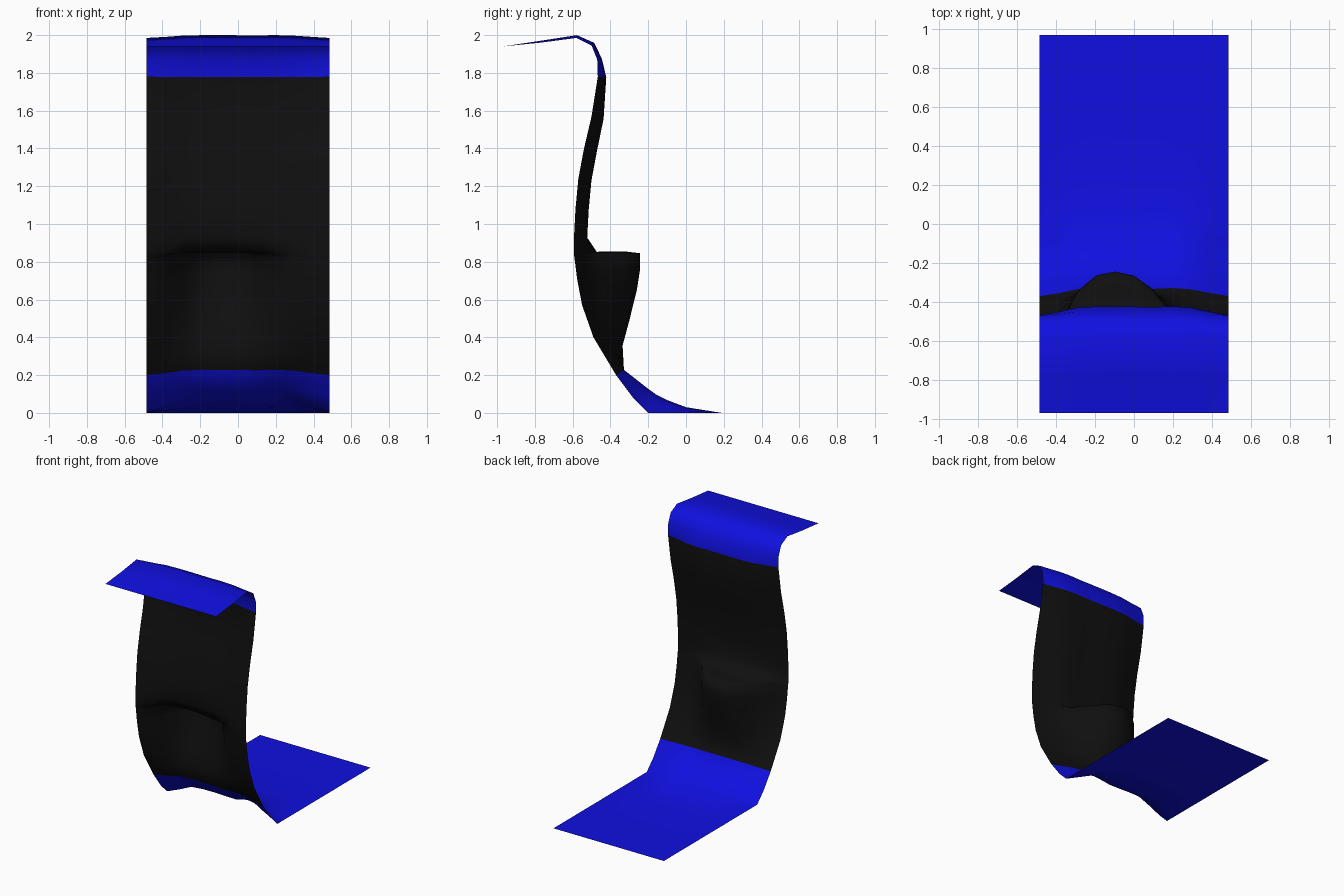
import bpy
import bmesh
from mathutils import Vector

default_cube = bpy.data.objects.get("Cube")
if default_cube:
    bpy.data.objects.remove(default_cube, do_unlink=True)


def make_material(name, colour):
    material = bpy.data.materials.new(name)
    material.use_nodes = True
    material.diffuse_color = (*colour, 1)
    shader = next(n for n in material.node_tree.nodes if n.type == "BSDF_PRINCIPLED")
    shader.inputs["Base Color"].default_value = (*colour, 1)
    return material


blue = make_material("deep_blue", (0.005, 0.005, 0.75))
black = make_material("soft_black", (0.005, 0.005, 0.005))

# Side-edge profile from the rear of the floor to the lip: y, z, wrinkle depth, pocket depth
PROFILE = [
    (.97, 0, 0, 0), (.58, 0, 0, 0), (.19, 0, 0, 0), (0, 0, .03, .03),
    (-.1, 0, .07, .06), (-.2, 0, .11, .09), (-.28, .08, .09, .08),
    (-.37, .2, .05, .05), (-.43, .3, .05, .11), (-.49, .4, .06, .21),
    (-.55, .57, .07, .3), (-.575, .7, .07, .335), (-.588, .8, .07, .347),
    (-.592, .83, .07, .27), (-.593, .85, .07, .12), (-.593, .93, .07, .07),
    (-.585, 1.08, .07, .07), (-.57, 1.24, .07, .07), (-.54, 1.4, .07, .07),
    (-.5, 1.57, .065, .065), (-.467, 1.78, .045, .045), (-.47, 1.87, .025, .025),
    (-.5, 1.945, .02, .02), (-.58, 1.985, .015, .015), (-.77, 1.96, .01, .01),
    (-.97, 1.94, 0, 0),
]

# Strength of the soft wrinkles and of the pocket bulge across the width
WRINKLE = [0, .3, .6, .7, .6, .45, .7, 1, .85, .4, 0]
POCKET = [0, .08, .65, .93, 1, .93, .68, .2, 0, 0, 0]
WIDTH = .97


def build_sheet(name):
    """Sweep the edge profile across x, pushing it along its normal."""
    bm = bmesh.new()
    path = [Vector((0, y, z)) for y, z, wrinkle, pocket in PROFILE]
    columns = len(WRINKLE) - 1
    rows = []
    for i, point in enumerate(path):
        ahead = path[min(i + 1, len(path) - 1)] - point
        behind = point - path[max(i - 1, 0)]
        tangent = (ahead.normalized() + behind.normalized()).normalized()
        normal = Vector((0, tangent.z, -tangent.y))
        wrinkle, pocket = PROFILE[i][2:]
        row = []
        for j in range(columns + 1):
            blend = POCKET[j]
            depth = wrinkle * WRINKLE[j] * (1 - blend) + pocket * blend
            position = point + normal * depth
            position.x = WIDTH * (j / columns - 0.5)
            row.append(bm.verts.new(position))
        rows.append(row)

    # The upright back panel is black, the floor and the lip are blue
    for i in range(len(rows) - 1):
        low, high = path[i].z, path[i + 1].z
        upright = low >= 0.2 and high <= 1.87 and high > low
        for j in range(columns):
            face = bm.faces.new((rows[i][j], rows[i + 1][j],
                                 rows[i + 1][j + 1], rows[i][j + 1]))
            face.material_index = 1 if upright else 0
            face.smooth = True

    mesh = bpy.data.meshes.new(name)
    bm.to_mesh(mesh)
    bm.free()
    mesh.materials.append(blue)
    mesh.materials.append(black)
    sheet = bpy.data.objects.new(name, mesh)
    bpy.context.collection.objects.link(sheet)
    return sheet


build_sheet("draped_sheet")
